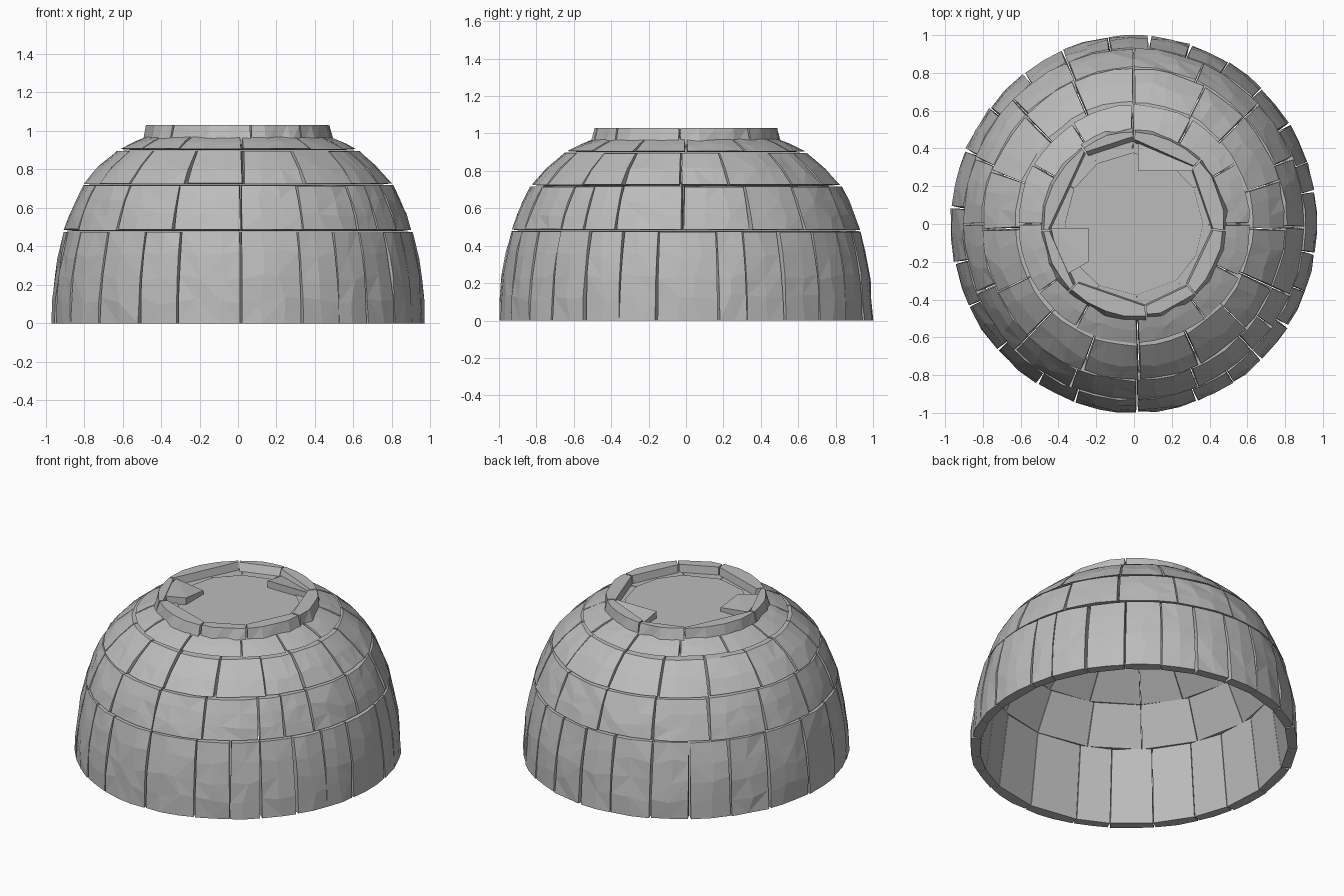
import bpy, bmesh, math, random
from mathutils import Vector

if "Cube" in bpy.data.objects:
    bpy.data.objects.remove(bpy.data.objects["Cube"])

random.seed(4)
YS = 1.03  # slightly longer front to back

ice = bpy.data.materials.new("pale grey")
ice.diffuse_color = (0.5, 0.5, 0.5, 1)
ice.use_nodes = True
ice.node_tree.nodes["Principled BSDF"].inputs["Base Color"].default_value = ice.diffuse_color

# (height, radius) profiles of the outer and inner shell
OUTER = [(0, .97), (.1, .968), (.24, .955), (.36, .935), (.48, .905), (.6, .865), (.72, .805),
         (.81, .73), (.9, .625), (.95, .53), (.985, .44)]
INNER = [(0, .915), (.48, .855), (.72, .735), (.9, .54), (.985, .36)]


def radius(profile, z):
    for (z0, r0), (z1, r1) in zip(profile, profile[1:]):
        if z <= z1:
            return r0 + (r1 - r0) * (z - z0) / (z1 - z0)
    return profile[-1][1]


def polar(deg, r, z):
    a = math.radians(deg)
    return Vector((r * math.sin(a), -r * math.cos(a) * YS, z))


def finish(bm, name):
    bmesh.ops.recalc_face_normals(bm, faces=bm.faces)
    me = bpy.data.meshes.new(name)
    bm.to_mesh(me)
    bm.free()
    me.materials.append(ice)
    ob = bpy.data.objects.new(name, me)
    bpy.context.collection.objects.link(ob)
    return ob


def add_block(bm, a0, a1, z0, z1, nv):
    """One curved ice block: faceted outside, flat inside, tapered joints."""
    nu = max(2, round((a1 - a0) / 7))
    gap = math.degrees(.004 / radius(OUTER, (z0 + z1) / 2))
    ga, gb = gap * random.uniform(.6, 2.4), gap * random.uniform(.6, 2.4)
    skew = random.uniform(-.5, .5)
    lo = z0 + (random.uniform(.003, .009) if z0 else .0)
    hi = z1 - random.uniform(.002, .007)
    outer = []
    for j in range(nv + 1):
        row = []
        for i in range(nu + 1):
            u, v = i / nu, j / nv
            if 0 < u < 1:
                u += random.uniform(-.2, .2) / nu
            if 0 < v < 1:
                v += random.uniform(-.18, .18) / nv
            z = lo + (hi - lo) * v
            a = a0 + ga + (a1 - a0 - ga - gb) * u + skew * (v - .5)
            row.append(bm.verts.new(polar(a, radius(OUTER, z) + random.uniform(-.006, .004), z)))
        outer.append(row)
    g = gap * .5
    inner = [[bm.verts.new(polar(a, radius(INNER, z), z)) for a in (a0 + g, a1 - g)]
             for z in (z0, z1 - .002)]
    for j in range(nv):
        for i in range(nu):
            q = (outer[j][i], outer[j][i + 1], outer[j + 1][i + 1], outer[j + 1][i])
            k = random.randint(0, 1)
            bm.faces.new((q[k], q[k + 1], q[k + 2]))
            bm.faces.new((q[k + 2], q[(k + 3) % 4], q[k]))
    bm.faces.new((inner[0][0], inner[1][0], inner[1][1], inner[0][1]))
    bm.faces.new(outer[0] + [inner[0][1], inner[0][0]])
    bm.faces.new(outer[-1] + [inner[1][1], inner[1][0]])
    bm.faces.new([r[0] for r in outer] + [inner[1][0], inner[0][0]])
    bm.faces.new([r[-1] for r in outer] + [inner[1][1], inner[0][1]])


# Courses of blocks: name, bottom, top, facet rows, joint angles from the front
COURSES = [
    ("bottom_course", 0, .48, 4, [1, 20, 33, 44, 57, 69, 81, 100, 109, 122, 136, 149, 162, 175, 188,
                                  203, 217, 232, 247, 265, 282, 296, 312, 328, 341]),
    ("second_course", .48, .72, 3, [1, 22, 44, 54, 66, 89, 112, 133, 156, 180, 203, 225, 248, 270,
                                    293, 316, 338]),
    ("third_course", .72, .9, 2, [2, 26, 48, 66, 88, 106, 133, 152, 180, 204, 226, 250, 272, 296,
                                  316, 340]),
    ("upper_course", .9, .985, 2, [2, 38, 64, 90, 120, 150, 181, 212, 240, 270, 305, 330]),
]
for name, z0, z1, nv, joints in COURSES:
    bm = bmesh.new()
    for a0, a1 in zip(joints, joints[1:] + [joints[0] + 360]):
        add_block(bm, a0, a1, z0, z1, nv)
    finish(bm, name)

# Flat roof slab inside the crown
bm = bmesh.new()
bmesh.ops.create_cone(bm, cap_ends=True, segments=16, radius1=.4, radius2=.43, depth=.05)
for v in bm.verts:
    v.co = (v.co.x, v.co.y * YS, v.co.z + .95)
finish(bm, "roof_slab")

# Crown rim: blocks of a ring with a rough polygonal inner edge
TOP, FLOOR = 1.03, .965
RIM = [(8, 42, .425, .41), (42, 86, .42, .40), (86, 133, .42, .405), (133, 180, .435, .40),
       (180, 215, .45, .40), (215, 274, .455, .43), (274, 315, .45, .42), (315, 368, .425, .41)]
bm = bmesh.new()
for a0, a1, r_top, r_low in RIM:
    n = 4
    angs = [a0 + .5 + (a1 - a0 - 1) * i / n for i in range(n + 1)]
    low = [bm.verts.new(polar(a, random.uniform(.485, .51), .93)) for a in angs]
    top = [bm.verts.new(polar(a, random.uniform(.468, .48), TOP)) for a in angs]
    in_top = [bm.verts.new(polar(a, r_top, TOP)) for a in (angs[0], angs[-1])]
    in_low = [bm.verts.new(polar(a, r_low, .93)) for a in (angs[0], angs[-1])]
    for i in range(n):
        bm.faces.new((low[i], low[i + 1], top[i + 1]))
        bm.faces.new((low[i], top[i + 1], top[i]))
    bm.faces.new(top + in_top[::-1])
    bm.faces.new(low + in_low[::-1])
    bm.faces.new(in_top + in_low[::-1])
    for k, e in ((0, 0), (-1, 1)):
        bm.faces.new((low[k], top[k], in_top[e], in_low[e]))
finish(bm, "crown_rim")


def wedge(name, points):
    """Broken chunk leaning in from the rim: top outline dropped to the floor."""
    bm = bmesh.new()
    top = [bm.verts.new(p) for p in points]
    low = [bm.verts.new((x, y, .94)) for x, y, z in points]
    bm.faces.new(top)
    bm.faces.new(low)
    for i in range(len(points)):
        j = (i + 1) % len(points)
        bm.faces.new((top[i], top[j], low[j], low[i]))
    bmesh.ops.triangulate(bm, faces=[f for f in bm.faces if len(f.verts) > 3])
    finish(bm, name)


wedge("left_chunk", [(-.44, -.02, 1.025), (-.24, -.02, 1.0), (-.24, -.2, 1.02), (-.38, -.28, 1.028)])
wedge("back_chunk", [(.02, .28, 1.02), (.31, .28, 1.02), (.34, .34, 1.025), (.3, .38, 1.0), (.02, .43, .995)])
